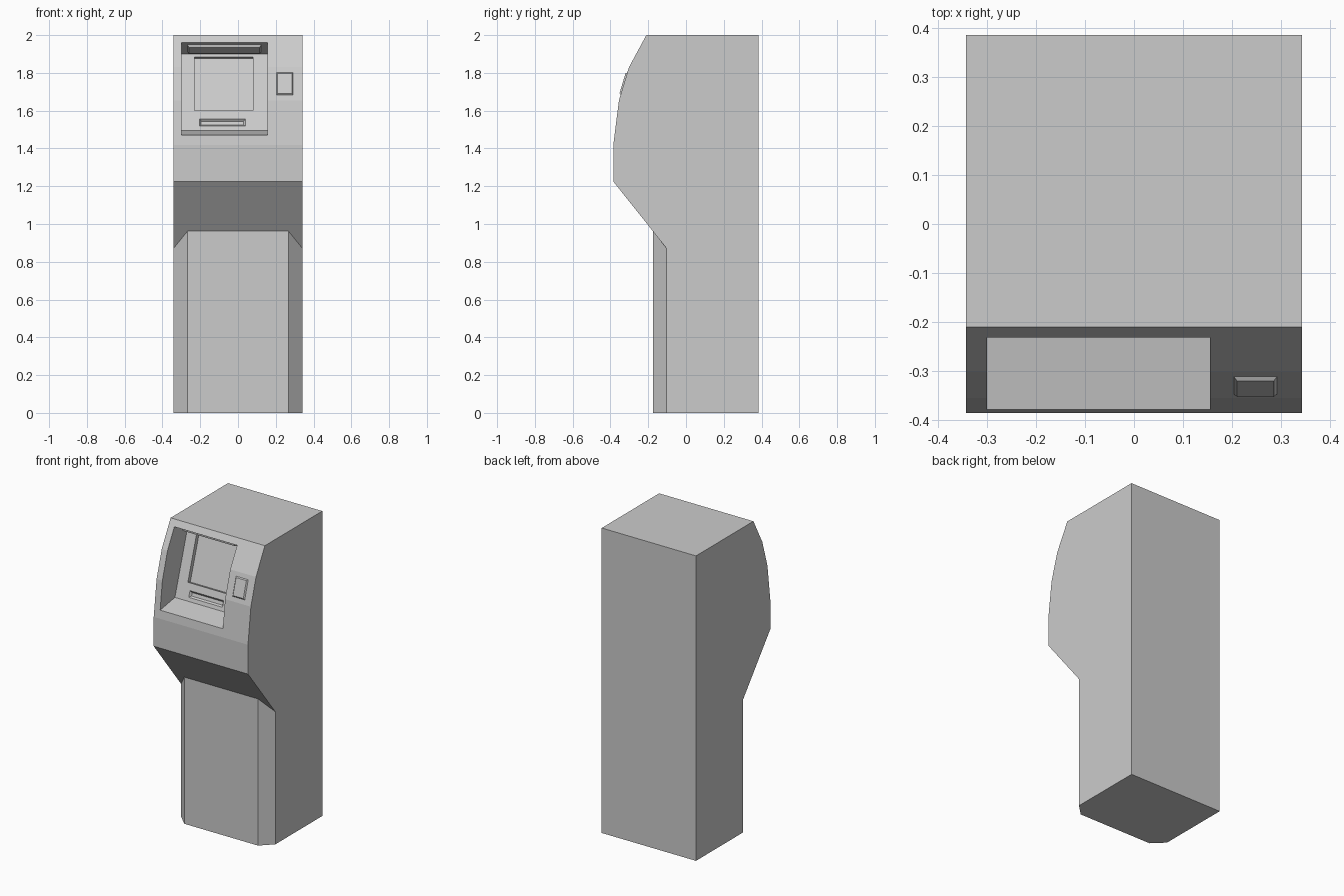
import bpy, bmesh
from mathutils import Vector

if "Cube" in bpy.data.objects:
    bpy.data.objects.remove(bpy.data.objects["Cube"])

W = 0.342


def make(name, verts, faces):
    bm = bmesh.new()
    vs = [bm.verts.new(v) for v in verts]
    for f in faces:
        bm.faces.new([vs[i] for i in f])
    bmesh.ops.recalc_face_normals(bm, faces=bm.faces)
    me = bpy.data.meshes.new(name)
    bm.to_mesh(me)
    bm.free()
    ob = bpy.data.objects.new(name, me)
    bpy.context.collection.objects.link(ob)
    return ob


def prism(name, profile, x0, x1):
    """Extrude a (y, z) profile along x."""
    n = len(profile)
    verts = [(x, y, z) for x in (x0, x1) for y, z in profile]
    faces = [[i, (i + 1) % n, n + (i + 1) % n, n + i] for i in range(n)]
    return make(name, verts, faces + [list(range(n)), list(range(n, 2 * n))])


def slab(name, line, xs, zs, levels):
    """Block on the sloping plane through line; levels are (height, inset) pairs."""
    p, q = Vector(line[0]), Vector(line[1])
    t = (q - p).normalized()
    normal = Vector((-t.y, t.x))
    verts = []
    for h, inset in levels:
        a = p + t * ((zs[0] - p.y) / t.y + inset) + normal * h
        b = p + t * ((zs[1] - p.y) / t.y - inset) + normal * h
        x0, x1 = xs[0] + inset, xs[1] - inset
        verts += [(x0, *a), (x1, *a), (x1, *b), (x0, *b)]
    faces = [[0, 1, 2, 3], [4, 5, 6, 7]]
    faces += [[i, (i + 1) % 4, 4 + (i + 1) % 4, 4 + i] for i in range(4)]
    return make(name, verts, faces)


def cut(target, cutter):
    mod = target.modifiers.new("cut", 'BOOLEAN')
    mod.operation = 'DIFFERENCE'
    mod.solver = 'EXACT'
    mod.object = cutter
    cutter.hide_render = True
    bpy.context.view_layer.objects.active = target
    bpy.ops.object.modifier_apply(modifier=mod.name)
    bpy.data.objects.remove(cutter)


# cabinet: side profile, with a chamfered pedestal front below the overhang
side = [(0.385, 0), (0.385, 2), (-0.21, 2), (-0.302, 1.83), (-0.355, 1.655),
        (-0.385, 1.417), (-0.385, 1.225), (-0.102, 0.87), (-0.102, 0)]
n = len(side)
verts = [(x, y, z) for x in (-W, W) for y, z in side]
verts += [(-0.267, -0.175, 0.962), (0.267, -0.175, 0.962),
          (0.267, -0.175, 0), (-0.267, -0.175, 0)]
TL, TR, BR, BL = range(2 * n, 2 * n + 4)
faces = [[i, i + 1, n + i + 1, n + i] for i in range(6)]
faces += [list(range(n)), list(range(n, 2 * n)),
          [6, 7, TL, TR, n + 7, n + 6],      # underside of overhang
          [n + 7, n + 8, BR, TR], [7, 8, BL, TL],  # chamfers
          [TL, TR, BR, BL],                  # pedestal front
          [0, n, n + 8, BR, BL, 8]]          # bottom
cabinet = make("cabinet", verts, faces)

# hooded recess around the display
cut(cabinet, prism("recess_cutter",
                   [(-0.5, 1.45), (-0.225, 1.495), (-0.095, 1.90), (-0.5, 2.08)],
                   -0.30, 0.155))

# sunken screen and tapered slot in the recess back panel
panel = [(-0.225, 1.495), (-0.095, 1.90)]
cut(cabinet, slab("screen_cutter", panel, (-0.23, 0.08), (1.60, 1.885),
                  [(0.02, 0), (-0.027, 0)]))
cut(cabinet, slab("slot_cutter", panel, (-0.205, 0.04), (1.518, 1.557),
                  [(0.012, -0.01), (-0.012, 0.01)]))

# lamp under the hood
slab("hood_lamp", [(-0.095, 1.90), (-0.23, 1.96)], (-0.27, 0.125), (1.91, 1.95),
     [(-0.004, 0), (0.012, 0.01)])

# raised bevelled reader beside the recess
slab("card_reader", [(-0.355, 1.655), (-0.302, 1.83)], (0.20, 0.295), (1.68, 1.805),
     [(-0.004, 0), (0.008, 0.01)])
